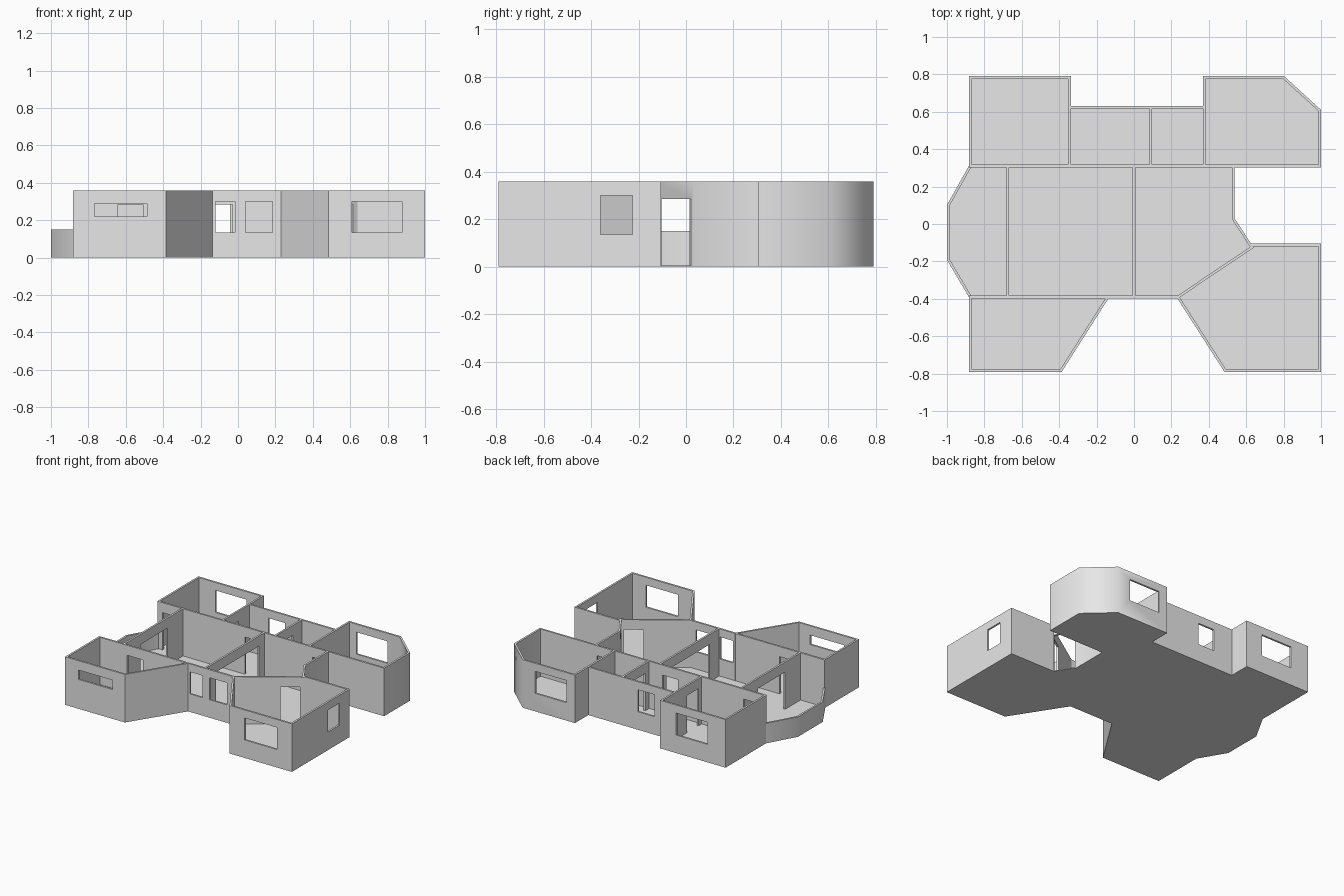
import bpy
import bmesh
from math import radians
from mathutils import Vector, Matrix

THICK = 0.014       # wall thickness
FLOOR = 0.006       # floor slab thickness
HIGH = 0.36         # full wall height
LOW = 0.15          # balcony parapet height
DOOR = (FLOOR, 0.285)
WINDOW = (0.135, 0.3)
SLIT = (0.22, 0.29)

default_cube = bpy.data.objects.get("Cube")
if default_cube:
    bpy.data.objects.remove(default_cube, do_unlink=True)

plaster = bpy.data.materials.new("plaster_grey")
plaster.use_nodes = True
grey = (0.8, 0.8, 0.8, 1)
plaster.diffuse_color = grey
plaster.node_tree.nodes["Principled BSDF"].inputs["Base Color"].default_value = grey


def add_object(name, bm):
    bmesh.ops.recalc_face_normals(bm, faces=bm.faces)
    mesh = bpy.data.meshes.new(name)
    bm.to_mesh(mesh)
    bm.free()
    mesh.materials.append(plaster)
    obj = bpy.data.objects.new(name, mesh)
    bpy.context.collection.objects.link(obj)
    return obj


def select_only(obj):
    bpy.ops.object.select_all(action="DESELECT")
    obj.select_set(True)
    bpy.context.view_layer.objects.active = obj


def extrude_outline(name, outline, height):
    """Prism standing on the ground."""
    bm = bmesh.new()
    face = bm.faces.new([bm.verts.new((x, y, 0)) for x, y in outline])
    grown = bmesh.ops.extrude_face_region(bm, geom=[face])["geom"]
    tops = [g for g in grown if isinstance(g, bmesh.types.BMVert)]
    bmesh.ops.translate(bm, verts=tops, vec=(0, 0, height))
    return add_object(name, bm)


def mitred_sides(path):
    """Left and right edges of a strip that follows the path."""
    pts = [Vector(p) for p in path]
    dirs = [(b - a).normalized() for a, b in zip(pts, pts[1:])]
    pts[0] = pts[0] - dirs[0] * THICK / 2
    pts[-1] = pts[-1] + dirs[-1] * THICK / 2
    left, right = [], []
    for i, p in enumerate(pts):
        before, after = dirs[max(i - 1, 0)], dirs[min(i, len(dirs) - 1)]
        n = Vector((-before.y - after.y, before.x + after.x)).normalized()
        offset = n * (THICK / 2) / n.dot(Vector((-after.y, after.x)))
        left.append(p + offset)
        right.append(p - offset)
    return left, right


def cut_openings(wall, path, openings):
    """Openings are (segment, start fraction, end fraction, (bottom, top))."""
    bm = bmesh.new()
    for segment, start, end, (bottom, top) in openings:
        a, b = Vector(path[segment]), Vector(path[segment + 1])
        along = b - a
        middle = a + along * (start + end) / 2
        size = (along.length * abs(end - start), THICK * 3, top - bottom)
        place = (Matrix.Translation((middle.x, middle.y, (bottom + top) / 2))
                 @ Matrix.Rotation(Vector((1, 0)).angle_signed(along) * -1, 4, "Z")
                 @ Matrix.Diagonal((*size, 1)))
        bmesh.ops.create_cube(bm, size=1, matrix=place)
    cutter = add_object("opening_cutter", bm)
    cutter.hide_render = True
    mod = wall.modifiers.new("openings", "BOOLEAN")
    mod.operation, mod.solver, mod.object = "DIFFERENCE", "EXACT", cutter
    select_only(wall)
    bpy.ops.object.modifier_apply(modifier=mod.name)
    bpy.data.objects.remove(cutter, do_unlink=True)


def build_wall(name, path, openings=(), height=HIGH):
    left, right = mitred_sides(path)
    wall = extrude_outline(name, left + right[::-1], height)
    if openings:
        cut_openings(wall, path, openings)
    select_only(wall)
    bpy.ops.object.shade_smooth_by_angle(angle=radians(50))


def across(y, start, end):
    return [(start, y), (end, y)]


def along_y(x, start, end):
    return [(x, start), (x, end)]


# Main grid lines of the plan
WEST, EAST = -0.875, 0.993
NORTH, SOUTH = 0.783, -0.783
HALL_N, HALL_S = 0.31, -0.39
BATH_N = 0.625
WING_W, WING_E = -0.345, 0.375

# Wall paths that also bound the floor
north_west_room = [(WEST, HALL_N), (WEST, NORTH), (WING_W, NORTH), (WING_W, HALL_N)]
north_east_room = [(WING_E, HALL_N), (WING_E, NORTH), (0.8, NORTH),
                   (EAST, 0.607), (EAST, HALL_N)]
entrance = [(0.53, HALL_N), (0.53, 0.03), (0.63, -0.125)]
south_east_room = [(0.63, -0.112), (EAST, -0.112), (EAST, SOUTH),
                   (0.487, SOUTH), (0.235, HALL_S)]
south_west_room = [(-0.14, HALL_S), (-0.39, SOUTH), (WEST, SOUTH), (WEST, HALL_S)]
balcony = [(WEST, HALL_S), (-0.993, -0.19), (-0.993, 0.1), (WEST, HALL_N)]

# Floor slab
outline = (north_west_room[:3] + [(WING_W, BATH_N), (WING_E, BATH_N)]
           + north_east_room[1:] + entrance + south_east_room
           + south_west_room + balcony[1:3])
extrude_outline("floor", outline, FLOOR)

# Outer walls of the rooms
build_wall("north_west_room_wall", north_west_room,
           [(1, 0.27, 0.76, WINDOW), (2, 0.62, 0.91, DOOR)])
build_wall("north_east_room_wall", north_east_room, [(1, 0.15, 0.76, WINDOW)])
build_wall("bathroom_back_wall", across(BATH_N, WING_W, WING_E),
           [(0, 0.23, 0.42, WINDOW)])
build_wall("entrance_wall", entrance, [(1, 0.08, 0.88, DOOR)])
build_wall("south_east_room_wall", south_east_room,
           [(1, 0.17, 0.37, WINDOW), (2, 0.23, 0.76, WINDOW)])
build_wall("south_west_room_wall", south_west_room, [(1, 0.2, 0.78, SLIT)])
build_wall("balcony_parapet", balcony, height=LOW)

# Long walls on both sides of the central hall
build_wall("hall_back_wall", across(HALL_N, WEST, EAST),
           [(0, 0.02, 0.095, DOOR), (0, 0.385, 0.453, DOOR), (0, 0.685, 0.745, DOOR)])
build_wall("hall_front_wall", across(HALL_S, WEST, 0.235),
           [(0, 0.21, 0.33, DOOR), (0, 0.68, 0.775, WINDOW), (0, 0.825, 0.955, WINDOW)])
build_wall("angled_room_wall", [(0.235, HALL_S), (0.63, -0.125)],
           [(0, 0.67, 0.95, DOOR)])

# Partitions
build_wall("balcony_door_wall", along_y(-0.675, HALL_S, HALL_N), [(0, 0.27, 0.73, DOOR)])
build_wall("hall_partition", along_y(0, HALL_S, HALL_N), [(0, 0.17, 0.9, DOOR)])
build_wall("bathroom_partition", along_y(0.09, HALL_N, BATH_N), [(0, 0.17, 0.65, DOOR)])
